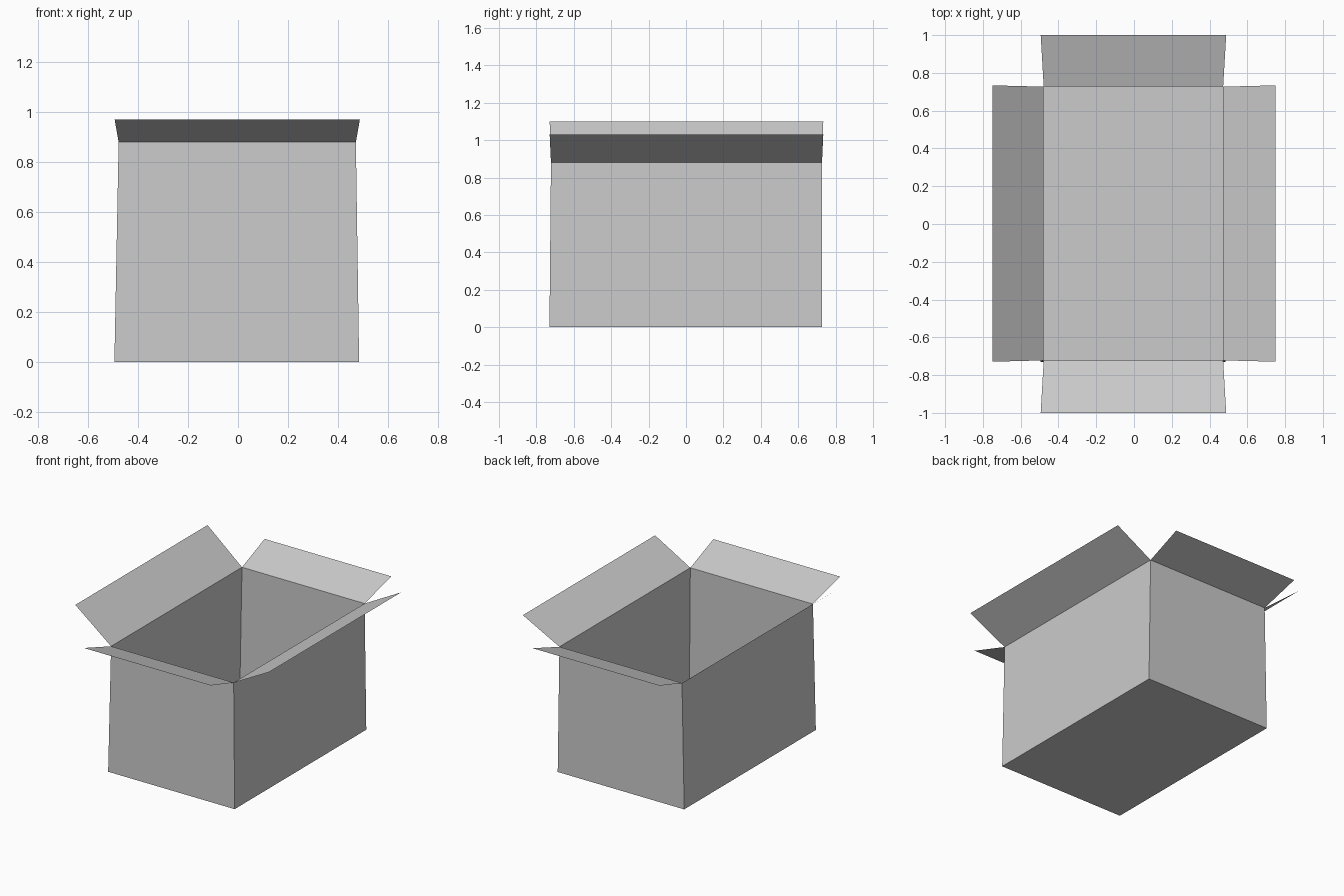
import bpy
import bmesh

# Remove the default cube
cube = bpy.data.objects.get("Cube")
if cube:
    bpy.data.objects.remove(cube, do_unlink=True)

# Single grey card colour
CARD = (0.6, 0.6, 0.6, 1.0)
card = bpy.data.materials.new("grey_card")
card.use_nodes = True
card.diffuse_color = CARD
card.node_tree.nodes["Principled BSDF"].inputs["Base Color"].default_value = CARD

RIM_Z = 0.88
# Rectangles as (left, right, front, back)
BASE = (-0.495, 0.485, -0.73, 0.727)
RIM = (-0.478, 0.472, -0.722, 0.727)


def corners(rect, z):
    x0, x1, y0, y1 = rect
    return [(x0, y0, z), (x1, y0, z), (x1, y1, z), (x0, y1, z)]


def make_sheet(name, loops):
    """Build a flat-faced thin card object from lists of face corners."""
    mesh = bpy.data.meshes.new(name)
    bm = bmesh.new()
    for loop in loops:
        bm.faces.new([bm.verts.new(co) for co in loop])
    bmesh.ops.remove_doubles(bm, verts=bm.verts, dist=0.0001)
    bm.to_mesh(mesh)
    bm.free()
    mesh.materials.append(card)
    obj = bpy.data.objects.new(name, mesh)
    bpy.context.collection.objects.link(obj)
    return obj


base = corners(BASE, 0.0)
rim = corners(RIM, RIM_Z)

# Open box: four slightly tapering walls and a floor
walls = [[base[i], base[(i + 1) % 4], rim[(i + 1) % 4], rim[i]] for i in range(4)]
make_sheet("box_body", walls + [base[::-1]])

# Flaps hinged on the rim: name, rim edge, outward axis, outer position, outer height
FLAPS = [
    ("front_flap", 0, 1, -1.0, 0.97),
    ("left_flap", 1, 0, 0.75, 1.03),
    ("back_flap", 2, 1, 1.0, 0.97),
    ("right_flap", 3, 0, -0.75, 1.10),
]
FLARE = {0: 0.007, 1: 0.016}   # widening of the outer edge at each end

for name, edge, axis, reach, height in FLAPS:
    hinge = [rim[edge], rim[(edge + 1) % 4]]
    outer = []
    for co in hinge:
        along = co[1 - axis]
        along += FLARE[axis] if along > 0 else -FLARE[axis]
        point = [0.0, 0.0, height]
        point[axis] = reach
        point[1 - axis] = along
        outer.append(tuple(point))
    make_sheet(name, [[hinge[0], hinge[1], outer[1], outer[0]]])
